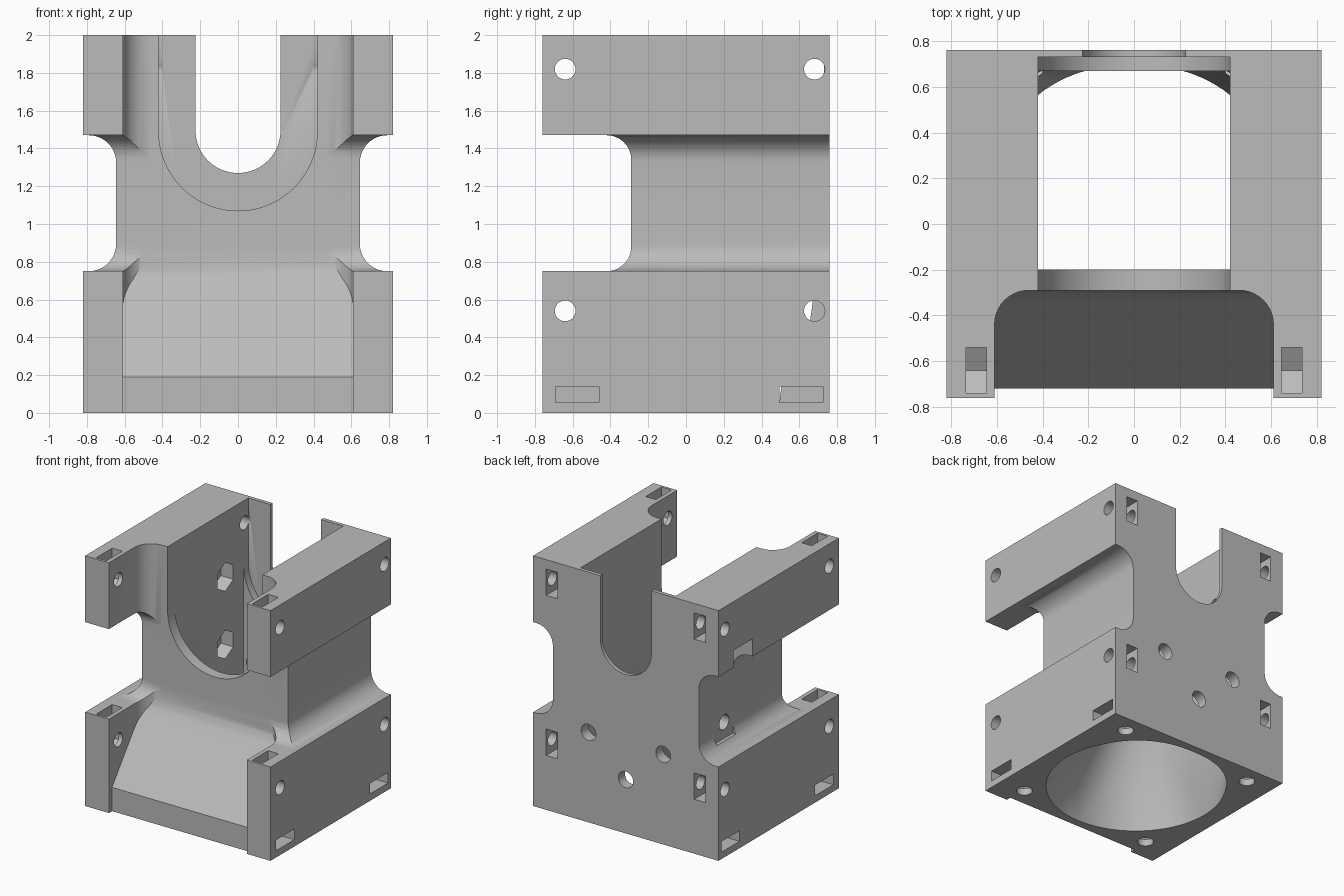
import bpy, bmesh, math
from math import sin, cos, pi

cube = bpy.data.objects.get("Cube")
if cube:
    bpy.data.objects.remove(cube, do_unlink=True)

grey = bpy.data.materials.new("plain_grey")
grey.use_nodes = True
COLOR = (0.5, 0.5, 0.5, 1)
grey.diffuse_color = COLOR
grey.node_tree.nodes["Principled BSDF"].inputs["Base Color"].default_value = COLOR


def make(name, bm):
    bmesh.ops.recalc_face_normals(bm, faces=bm.faces)
    mesh = bpy.data.meshes.new(name)
    bm.to_mesh(mesh)
    bm.free()
    mesh.materials.append(grey)
    obj = bpy.data.objects.new(name, mesh)
    bpy.context.collection.objects.link(obj)
    return obj


def prism(name, axis, profile, lo, hi):
    """Extrude a 2D profile along one axis."""
    place = {"x": lambda a, b, t: (t, a, b),
             "y": lambda a, b, t: (a, t, b),
             "z": lambda a, b, t: (a, b, t)}[axis]
    bm = bmesh.new()
    ends = [[bm.verts.new(place(a, b, t)) for a, b in profile] for t in (lo, hi)]
    n = len(profile)
    for ring in ends:
        bm.faces.new(ring)
    for i in range(n):
        j = (i + 1) % n
        bm.faces.new((ends[0][i], ends[0][j], ends[1][j], ends[1][i]))
    return make(name, bm)


def arc(a, b, r, start, end, n):
    return [(a + r * cos(start + (end - start) * i / n),
             b + r * sin(start + (end - start) * i / n)) for i in range(n + 1)]


def circle(a, b, r, n=32):
    return arc(a, b, r, 0, 2 * pi, n)[:-1]


def rect(a0, a1, b0, b1):
    return [(a0, b0), (a1, b0), (a1, b1), (a0, b1)]


def rounded(a0, a1, b0, b1, r, n=10):
    pts = []
    for k, (a, b) in enumerate(rect(a0 + r, a1 - r, b0 + r, b1 - r)):
        pts += arc(a, b, r, pi + k * pi / 2, pi + (k + 1) * pi / 2, n)
    return pts


def u_shape(r, z):
    return arc(0, z, r, pi, 2 * pi, 40) + [(r, 2.3), (-r, 2.3)]


def combine(target, tool, mode="DIFFERENCE"):
    mod = target.modifiers.new("cut", "BOOLEAN")
    mod.operation = mode
    mod.solver = "EXACT"
    mod.object = tool
    bpy.context.view_layer.objects.active = target
    bpy.ops.object.modifier_apply(modifier=mod.name)
    bpy.data.objects.remove(tool, do_unlink=True)


W, D = 0.82, 0.76
body = prism("mount_body", "z", rect(-W, W, -D, D), 0, 2)


def cut(axis, profile, lo, hi):
    combine(body, prism("cutter", axis, profile, lo, hi))


# Filleted grooves around the waist
for s in (-1, 1):
    cut("y", [(s * a, b) for a, b in rounded(0.645, 1.3, 0.75, 1.47, 0.145)], -1, 1)
cut("x", rounded(-1.3, -0.29, 0.75, 1.47, 0.13), -1, 1)

# Front recess with a sloping floor
recess = prism("recess", "z", rounded(-0.61, 0.61, -1.3, -0.29, 0.15), -0.1, 2.2)
slope = [(-1.4, -0.2), (-0.72, -0.2), (-0.72, 0.19), (-0.365, 0.648), (-0.325, 0.705),
         (-0.301, 0.765), (-0.29, 0.83), (-0.2, 0.83), (-0.2, 2.3), (-1.4, 2.3)]
combine(recess, prism("slope", "x", slope, -1, 1), "INTERSECT")
combine(body, recess)

# Open top channel, narrow rear slot and inner pocket
cut("y", u_shape(0.42, 1.49), -0.5, 0.73)
cut("y", u_shape(0.225, 1.495), 0.5, 1)
cut("z", rect(-0.42, 0.42, -0.2, 0.67), 0.64, 1.5)

# Air duct from a round mouth to the rectangular pocket
duct = bmesh.new()
for x, y in circle(0, 0.02, 0.675, 72):
    duct.verts.new((x, y, 0))
    duct.verts.new((x, y, -0.1))
for x, y in rect(-0.42, 0.42, -0.2, 0.67):
    duct.verts.new((x, y, 0.65))
bmesh.ops.convex_hull(duct, input=duct.verts)
combine(body, make("duct", duct))

# Mounting holes and nut slots, mirrored left and right
for s in (-1, 1):
    for z, top in ((1.82, 2.2), (0.54, 1.0)):
        cut("x", circle(-0.64, z, 0.055), s * 0.5, s * 0.95)
        cut("x", circle(0.68, z, 0.055), s * 0.4, s * 0.95)
        cut("x", [(-0.74, top), (-0.74, z - 0.055), (-0.64, z - 0.112),
                  (-0.54, z - 0.055), (-0.54, top)], s * 0.645, s * 0.735)
        cut("x", [(0.9, z - 0.105), (0.62, z - 0.105), (0.565, z),
                  (0.62, z + 0.105), (0.9, z + 0.105)], s * 0.605, s * 0.705)
    # Bottom fastener holes with side nut slots
    for y in (-0.575, 0.61):
        cut("z", circle(s * 0.595, y, 0.06), -0.1, 0.25)
        cut("x", rect(y - 0.115, y + 0.115, 0.055, 0.14), s * 0.5, s * 0.95)

# Holes through the rear wall
for x, z in ((-0.33, 0.72), (0.33, 0.72), (0, 0.43)):
    cut("y", circle(x, z, 0.065), 0.55, 0.9)

# Clamp holes on one side: outer clearance, bore and inner hexagonal seat
for z in (0.94, 1.48):
    cut("x", rect(0.33, 0.57, z - 0.13, z + 0.13), -0.95, -0.645)
    cut("x", circle(0.44, z, 0.06), -0.7, -0.4)
    cut("x", arc(0.44, z, 0.115, pi / 2, pi * 2.5, 6)[:-1], -0.53, -0.4)

# Smooth curved walls, crisp edges
bpy.ops.object.select_all(action="DESELECT")
body.select_set(True)
bpy.context.view_layer.objects.active = body
bpy.ops.object.shade_smooth_by_angle(angle=math.radians(30))
